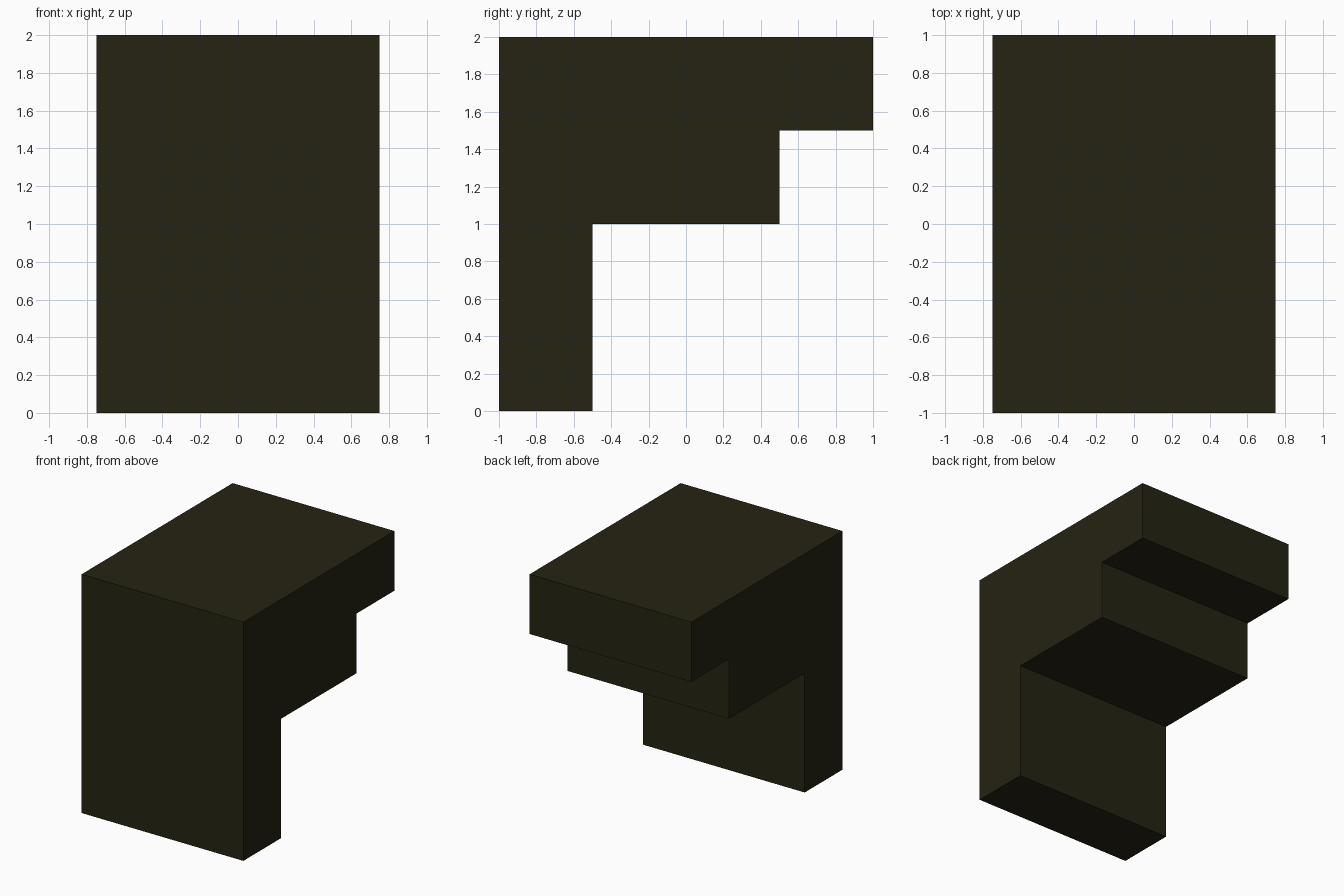
import bpy
import bmesh

if "Cube" in bpy.data.objects:
    bpy.data.objects.remove(bpy.data.objects["Cube"])

# Dark olive material
olive = bpy.data.materials.new("dark_olive")
olive.diffuse_color = (0.018, 0.017, 0.006, 1.0)
olive.use_nodes = True
olive.node_tree.nodes["Principled BSDF"].inputs["Base Color"].default_value = olive.diffuse_color

# Stepped side profile (y, z), extruded across the width
HALF_WIDTH = 0.75
PROFILE = [(-1, 0), (-0.5, 0), (-0.5, 1), (0.5, 1),
           (0.5, 1.5), (1, 1.5), (1, 2), (-1, 2)]

bm = bmesh.new()
side = bm.faces.new([bm.verts.new((-HALF_WIDTH, y, z)) for y, z in PROFILE])
extruded = bmesh.ops.extrude_face_region(bm, geom=[side])["geom"]
bmesh.ops.translate(bm, vec=(2 * HALF_WIDTH, 0, 0),
                    verts=[g for g in extruded if isinstance(g, bmesh.types.BMVert)])
bmesh.ops.recalc_face_normals(bm, faces=bm.faces)

# Stepped overhang block
mesh = bpy.data.meshes.new("stepped_block")
bm.to_mesh(mesh)
bm.free()
mesh.materials.append(olive)
block = bpy.data.objects.new("stepped_block", mesh)
bpy.context.collection.objects.link(block)
